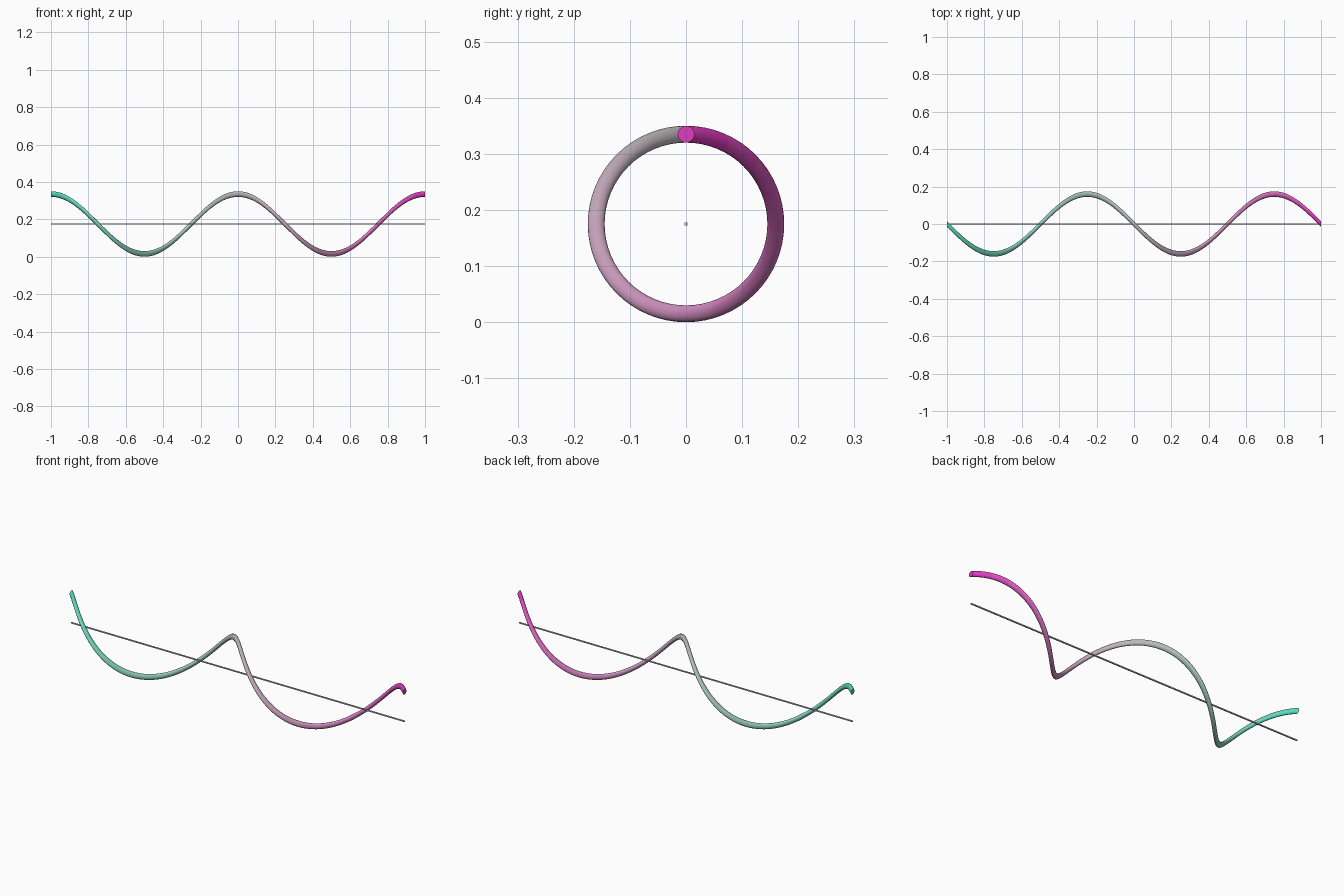
import bpy, bmesh, math

if "Cube" in bpy.data.objects:
    bpy.data.objects.remove(bpy.data.objects["Cube"])

AXIS_Z, R, TUBE = 0.175, 0.16, 0.015
STEPS, SIDES, BANDS = 128, 16, 32
GREEN, GREY, PINK = (0.08, 0.72, 0.52), (0.5, 0.5, 0.5), (0.75, 0.03, 0.52)


def add_object(name, bm):
    mesh = bpy.data.meshes.new(name)
    bmesh.ops.recalc_face_normals(bm, faces=bm.faces)
    bm.to_mesh(mesh)
    bm.free()
    obj = bpy.data.objects.new(name, mesh)
    bpy.context.collection.objects.link(obj)
    return obj


def gradient(t):
    a, b, f = (GREEN, GREY, 2 * t) if t < 0.5 else (GREY, PINK, 2 * t - 1)
    return [p + (q - p) * f for p, q in zip(a, b)] + [1]


# Helix: a circle in the yz plane swept two turns along x
bm = bmesh.new()
rings = []
for i in range(STEPS + 1):
    t = i / STEPS
    turn = 4 * math.pi * t
    cy, cz = -R * math.sin(turn), AXIS_Z + R * math.cos(turn)
    rings.append([bm.verts.new((2 * t - 1,
                                cy + TUBE * math.sin(2 * math.pi * k / SIDES - turn),
                                cz + TUBE * math.cos(2 * math.pi * k / SIDES - turn)))
                  for k in range(SIDES)])
for i in range(STEPS):
    for k in range(SIDES):
        n = (k + 1) % SIDES
        f = bm.faces.new((rings[i][k], rings[i][n], rings[i + 1][n], rings[i + 1][k]))
        f.material_index = i * BANDS // STEPS
bm.faces.new(rings[0])
bm.faces.new(rings[-1]).material_index = BANDS - 1
helix = add_object("helix_tube", bm)

# Colour bands from green through grey to magenta
for b in range(BANDS):
    mat = bpy.data.materials.new(f"helix_colour_{b}")
    mat.diffuse_color = gradient((b + 0.5) / BANDS)
    mat.use_nodes = True
    mat.node_tree.nodes["Principled BSDF"].inputs["Base Color"].default_value = mat.diffuse_color
    helix.data.materials.append(mat)

bpy.context.view_layer.objects.active = helix
helix.select_set(True)
bpy.ops.object.shade_smooth_by_angle(angle=math.radians(40))

# Thin square rod along the helix axis
bm = bmesh.new()
bmesh.ops.create_cube(bm, size=1)
bmesh.ops.scale(bm, vec=(2, 0.006, 0.006), verts=bm.verts)
bmesh.ops.translate(bm, vec=(0, 0, AXIS_Z), verts=bm.verts)
add_object("axis_rod", bm)
